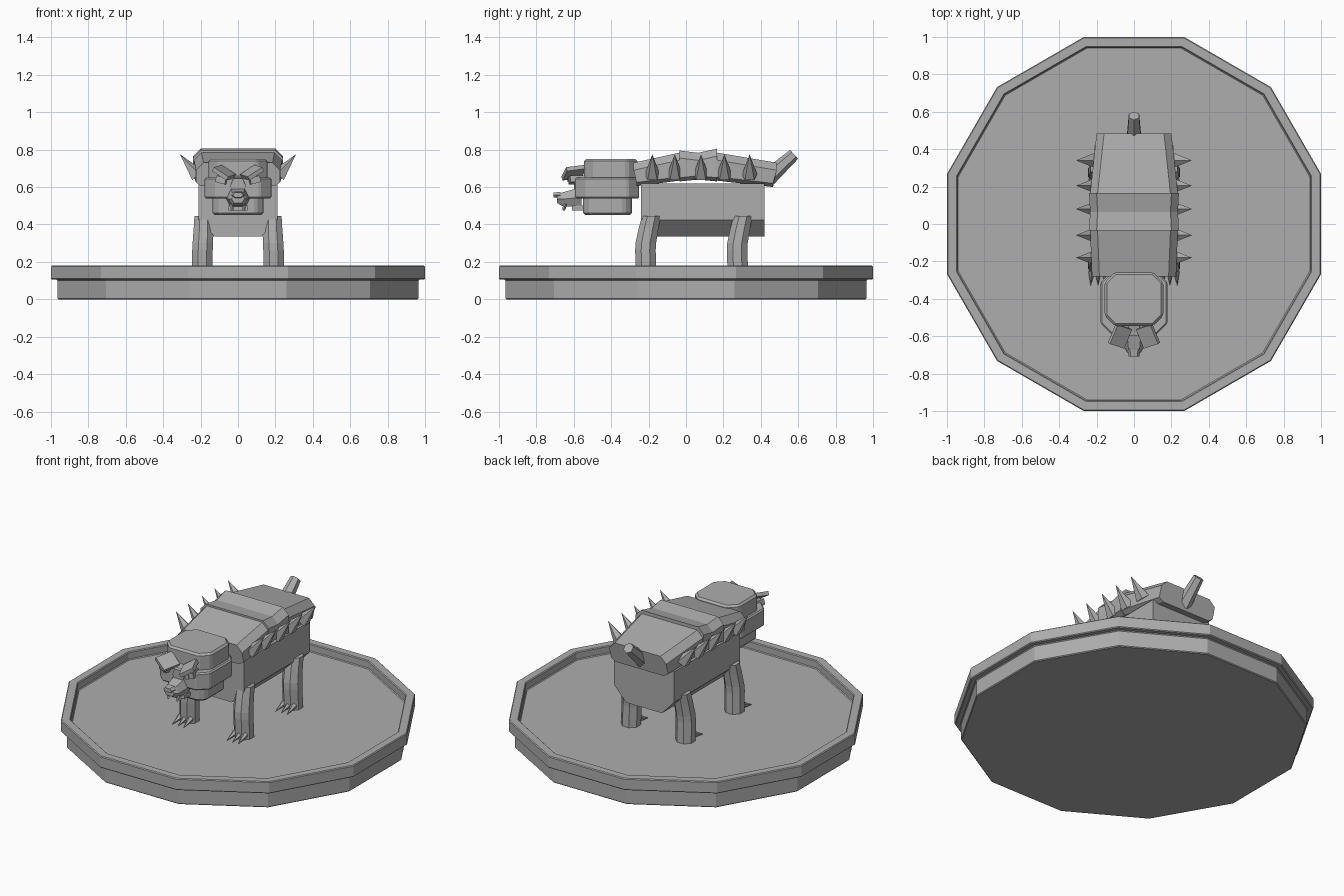
import bpy, bmesh
from math import cos, sin, pi, radians
from mathutils import Vector, Matrix

cube = bpy.data.objects.get("Cube")
if cube:
    bpy.data.objects.remove(cube)

grey = bpy.data.materials.new("stone grey")
grey.use_nodes = True
COLOUR = (0.42, 0.42, 0.42, 1)
grey.diffuse_color = COLOUR
grey.node_tree.nodes["Principled BSDF"].inputs["Base Color"].default_value = COLOUR


def finish(name, bm, bevel=0):
    """Turn a bmesh into a flat-shaded object."""
    bmesh.ops.recalc_face_normals(bm, faces=bm.faces)
    mesh = bpy.data.meshes.new(name)
    bm.to_mesh(mesh)
    bm.free()
    mesh.materials.append(grey)
    obj = bpy.data.objects.new(name, mesh)
    bpy.context.collection.objects.link(obj)
    if bevel:
        mod = obj.modifiers.new("bevel", 'BEVEL')
        mod.width = bevel
        mod.segments = 1
        mod.limit_method = 'ANGLE'
        mod.angle_limit = radians(40)
    return obj


def loft(name, rings, bevel=0):
    """Skin a list of equal-sized rings and cap both ends."""
    bm = bmesh.new()
    rows = [[bm.verts.new(p) for p in ring] for ring in rings]
    n = len(rows[0])
    for a, b in zip(rows, rows[1:]):
        for i in range(n):
            j = (i + 1) % n
            bm.faces.new((a[i], a[j], b[j], b[i]))
    bm.faces.new(rows[0][::-1])
    bm.faces.new(rows[-1])
    return finish(name, bm, bevel)


def ngon(r, z, n=12):
    return [(r * cos((i + .5) * 2 * pi / n), r * sin((i + .5) * 2 * pi / n), z) for i in range(n)]


def cone(name, start, end, r1, r2, sides):
    start, end = Vector(start), Vector(end)
    axis = end - start
    bm = bmesh.new()
    mat = Matrix.Translation((start + end) / 2) @ axis.to_track_quat('Z', 'Y').to_matrix().to_4x4()
    bmesh.ops.create_cone(bm, cap_ends=True, segments=sides, radius1=r1, radius2=r2,
                          depth=axis.length, matrix=mat)
    return finish(name, bm)


def box(name, centre, size, rot=(0, 0, 0)):
    bm = bmesh.new()
    bmesh.ops.create_cube(bm, size=1)
    obj = finish(name, bm)
    obj.location, obj.scale = centre, size
    obj.rotation_euler = [radians(a) for a in rot]
    return obj


def block(name, half, y0, y1, z0, z1, cut, bevel):
    """Upright block with cut vertical corners."""
    outline = [(half, y0 + cut), (half, y1 - cut), (half - cut, y1), (cut - half, y1),
               (-half, y1 - cut), (-half, y0 + cut), (cut - half, y0), (half - cut, y0)]
    return loft(name, [[(x, y, z) for x, y in outline] for z in (z0, z1)], bevel)


# Twelve-sided plinth with a raised rim
k = 1 / cos(pi / 12)
loft("plinth", [ngon(r * k, z) for r, z in
                ((.965, 0), (.965, .105), (1, .105), (1, .18), (.945, .18), (.945, .13))], .005)

# Torso with a tapered belly
torso = [(.21, .62), (.21, .425), (.125, .335), (-.125, .335), (-.21, .425), (-.21, .62)]
loft("torso", [[(x, y, z) for x, z in torso] for y in (-.24, .42)])


# Back armour in three plates
def arch(y, width, top, low, lean=0):
    flat = width - .04
    side = [(flat, y, top), (width, y, top - .04), (width, y + lean, low + .02), (width - .03, y + lean, low)]
    return side + [(-x, b, z) for x, b, z in reversed(side)]


loft("front_back_plate", [arch(-.28, .225, .73, .605, .015), arch(-.03, .235, .785, .635)])
loft("middle_back_plate", [arch(-.035, .24, .795, .63), arch(.065, .235, .783, .64),
                           arch(.165, .24, .805, .63)])
loft("rear_back_plate", [arch(.16, .235, .785, .635), arch(.485, .2, .73, .6, -.02)])

# Tail stump
cone("tail", (0, .44, .65), (0, .578, .775), .046, .032, 6)

# Spikes, legs and claws on both sides
for side, label in ((1, "left"), (-1, "right")):
    for i, y in enumerate((-.18, -.06, .08, .205, .34)):
        cone(f"{label}_spike_{i + 1}", (side * .218, y, .66), (side * .31, y, .775), .043, 0, 5)

    for part, shift in (("front", 0), ("hind", .49)):
        rings = []
        for x, y, z, r in ((.183, -.185, .445, .05), (.184, -.2, .38, .053), (.188, -.215, .3, .055),
                           (.19, -.217, .26, .055), (.192, -.212, .13, .055)):
            rings.append([(side * (x + r * px), y + shift + r * py, z)
                          for px, py, _ in ngon(1.08, 0, 8)])
        loft(f"{label}_{part}_leg", rings)
        for i in (-1, 0, 1):
            x = side * .192 + i * .034
            y = shift - .25
            cone(f"{label}_{part}_claw_{i + 2}", (x, y, .16), (x + i * .006, y - .08, .132), .019, 0, 5)

    # Slanted brow, eye and pupil
    box(f"{label}_brow", (side * .075, -.6, .677), (.095, .11, .024), (8, -side * 32, side * 18))
    box(f"{label}_eye", (side * .085, -.585, .638), (.055, .08, .035), (0, -side * 15, side * 12))
    box(f"{label}_pupil", (side * .082, -.626, .636), (.022, .012, .02), (0, 0, side * 12))
    # Side fang under the snout
    cone(f"{label}_fang", (side * .032, -.645, .51), (side * .032, -.655, .475), .012, .006, 4)

# Head stacked from three blocks
block("jaw_block", .137, -.55, -.29, .45, .56, .04, .012)
block("cheek_band", .178, -.593, -.25, .54, .65, .06, .008)
block("skull", .157, -.545, -.258, .63, .75, .055, .012)


# Snout
def muzzle(y, half, low, high):
    mid = (low + high) / 2
    return [(half, y, mid), (half * .6, y, high), (-half * .6, y, high),
            (-half, y, mid), (-half * .6, y, low), (half * .6, y, low)]


loft("snout", [muzzle(-.56, .065, .49, .6), muzzle(-.665, .05, .5, .57), muzzle(-.69, .035, .515, .56)])
loft("nose", [muzzle(-.67, .036, .54, .575), muzzle(-.708, .028, .545, .57)])
loft("nose_bridge", [muzzle(-.54, .05, .57, .66), muzzle(-.6, .04, .57, .645)])
box("lower_lip", (0, -.58, .488), (.1, .06, .025))
